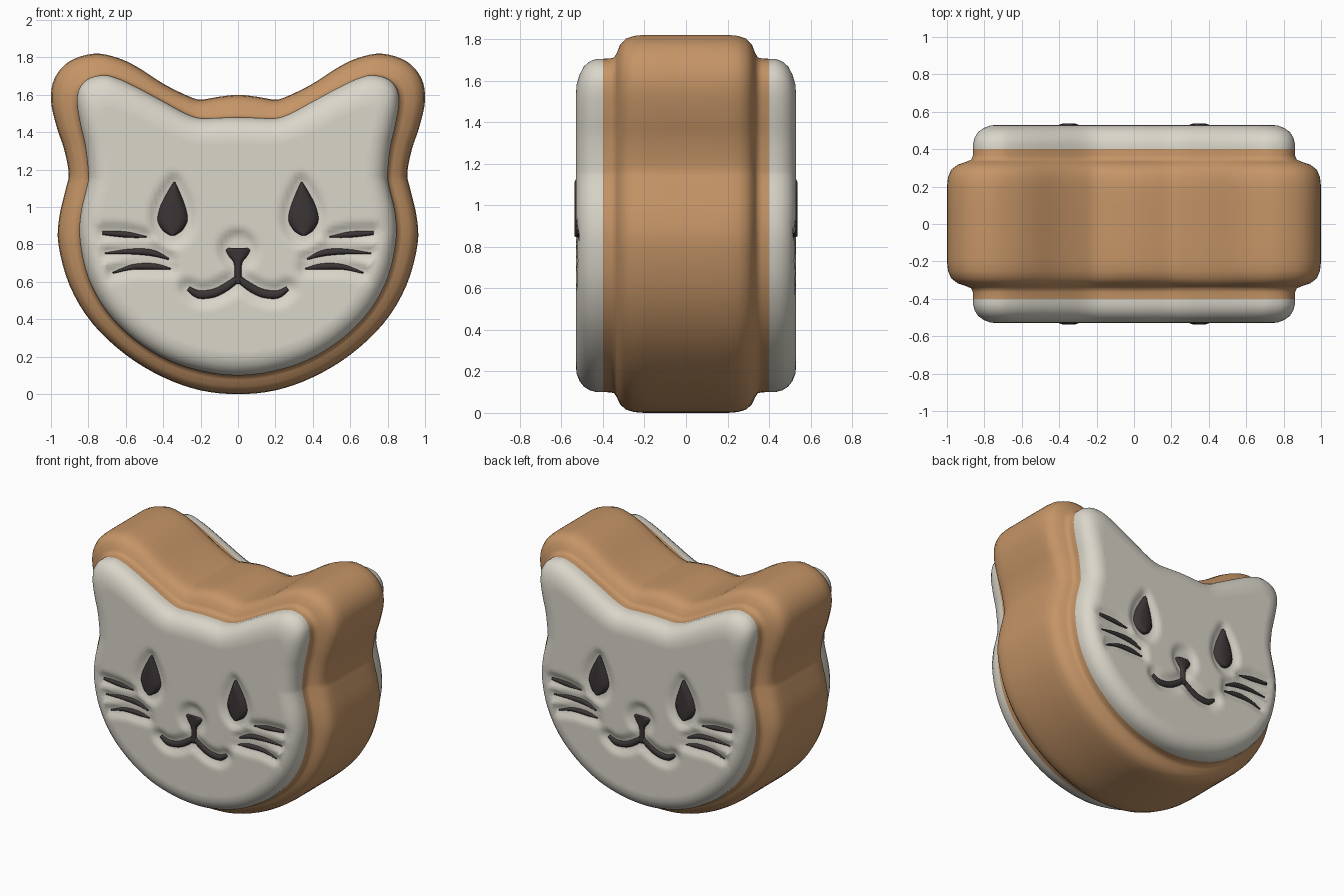
import bpy, bmesh, math
from mathutils import Vector

if "Cube" in bpy.data.objects:
    bpy.data.objects.remove(bpy.data.objects["Cube"])


def material(name, rgb):
    m = bpy.data.materials.new(name)
    m.diffuse_color = (*rgb, 1)
    m.use_nodes = True
    m.node_tree.nodes["Principled BSDF"].inputs["Base Color"].default_value = m.diffuse_color
    return m


BROWN = material("biscuit brown", (0.56, 0.30, 0.135))
CREAM = material("icing cream", (0.70, 0.67, 0.59))
DARK = material("dark chocolate", (0.045, 0.036, 0.037))

# Matching half outlines (x, z), bottom to top: biscuit edge, icing edge, flat of the icing
OUTER = [(0, 0), (.2, .02), (.4, .09), (.6, .21), (.78, .38), (.9, .58), (.96, .8), (.955, .95),
         (.92, 1.1), (.905, 1.18), (.93, 1.31), (.97, 1.43), (1, 1.57), (.98, 1.69), (.9, 1.78),
         (.77, 1.82), (.65, 1.8), (.54, 1.75), (.4, 1.66), (.27, 1.595), (.2, 1.575), (.1, 1.59), (0, 1.6)]
INNER = [(0, .1), (.18, .12), (.37, .18), (.55, .29), (.7, .44), (.8, .62), (.845, .82), (.84, .97),
         (.805, 1.12), (.8, 1.18), (.815, 1.32), (.84, 1.43), (.86, 1.55), (.85, 1.63), (.8, 1.685),
         (.72, 1.705), (.65, 1.69), (.55, 1.645), (.41, 1.57), (.28, 1.5), (.2, 1.475), (.1, 1.477), (0, 1.48)]
FLAT = [(0, .22), (.16, .235), (.33, .285), (.48, .375), (.61, .5), (.69, .65), (.73, .82), (.725, .98),
        (.695, 1.12), (.69, 1.18), (.705, 1.32), (.725, 1.41), (.735, 1.47), (.73, 1.51), (.705, 1.535),
        (.675, 1.535), (.64, 1.525), (.55, 1.485), (.42, 1.42), (.28, 1.36), (.2, 1.345), (.1, 1.345), (0, 1.35)]


def spline(pts, steps, closed=False):
    """Catmull-Rom resampling of tuples of any length."""
    p = [Vector(q) for q in pts]
    n = len(p)
    get = (lambda i: p[i % n]) if closed else (lambda i: p[max(0, min(n - 1, i))])
    out = []
    for i in range(n if closed else n - 1):
        a, b, c, d = get(i - 1), get(i), get(i + 1), get(i + 2)
        for k in range(steps):
            t = k / steps
            out.append(0.5 * (2 * b + (c - a) * t + (2 * a - 5 * b + 4 * c - d) * t ** 2
                              + (3 * b - a - 3 * c + d) * t ** 3))
    if not closed:
        out.append(p[-1].copy())
    return out


LOOPS = [spline(h + [(-x, z) for x, z in h[-2:0:-1]], 4, True) for h in (OUTER, INNER, FLAT)]


def ring(bm, t, y):
    i = min(int(t), 1)
    return [bm.verts.new((q.x, y, q.y)) for q in
            (a.lerp(b, t - i) for a, b in zip(LOOPS[i], LOOPS[i + 1]))]


def loft(bm, stations):
    rings = [ring(bm, t, y) for t, y in stations]
    for a, b in zip(rings, rings[1:]):
        for j in range(len(a)):
            k = (j + 1) % len(a)
            bm.faces.new((a[j], a[k], b[k], b[j]))
    return rings


def finish(bm, name, mat, both_sides=False):
    me = bpy.data.meshes.new(name)
    bm.to_mesh(me)
    bm.free()
    me.materials.append(mat)
    for p in me.polygons:
        p.use_smooth = True
    if both_sides:
        back = bpy.data.objects.new(name + "_back", me)
        back.rotation_euler.z = math.pi
        bpy.context.collection.objects.link(back)
        name += "_front"
    bpy.context.collection.objects.link(bpy.data.objects.new(name, me))


# Biscuit body with rounded rim and a raised step under each icing layer
side = [(0, .1), (0, .2), (.04, .25), (.16, .29), (.42, .318), (.75, .333), (.94, .345), (.99, .365), (1, .40)]
bm = bmesh.new()
loft(bm, [(t, -y) for t, y in reversed(side)] + side)
bmesh.ops.recalc_face_normals(bm, faces=bm.faces)
finish(bm, "biscuit", BROWN)

# Face strokes: (x, z, half width) along each path, plus crown height
EYE = [(.35, .848, .012), (.35, .875, .055), (.35, .93, .085), (.348, 1.0, .072), (.344, 1.07, .04), (.34, 1.135, .004)]
MOUTH = [(0, .62, .02), (.06, .575, .024), (.13, .54, .025), (.21, .533, .024), (.265, .565, .014)]
WHISKERS = [[(.49, .84, .005), (.6, .853, .018), (.725, .862, .012)],
            [(.37, .722, .006), (.46, .755, .019), (.58, .762, .016), (.71, .752, .005)],
            [(.36, .7 - .03, .005), (.45, .682, .019), (.56, .68, .016), (.67, .648, .005)]]
NOSE = [(0, .782, .055), (0, .768, .07), (0, .735, .052), (0, .705, .026), (0, .66, .02), (0, .59, .02)]


def flip(path):
    return [(-x, z, w) for x, z, w in path]


strokes = [("nose", NOSE, .525)]
for label, path, top in ([("eye", EYE, .538), ("mouth", MOUTH, .522)]
                         + [("whisker_%d" % (i + 1), w, .522) for i, w in enumerate(WHISKERS)]):
    strokes += [(label + "_right", path, top), (label + "_left", flip(path), top)]
strokes = [(n, spline(p, 5), top) for n, p, top in strokes]

# Icing: rounded rim and finely divided flat face, pressed in around the features
bm = bmesh.new()
rings = loft(bm, [(1, -.395), (1, -.43), (1.07, -.463), (1.22, -.492), (1.45, -.513), (1.72, -.526), (2, -.53)])
bm.faces.new(rings[-1])
STEP = 0.022
cuts = [((i * STEP + .001, 0, 0), (1, 0, 0)) for i in range(-33, 34)]
cuts += [((0, 0, .23 + i * STEP), (0, 0, 1)) for i in range(60)]
for co, no in cuts:
    flat = [f for f in bm.faces if all(v.co.y < -.5299 for v in f.verts)]
    edges = {e for f in flat for e in f.edges}
    verts = {v for f in flat for v in f.verts}
    bmesh.ops.bisect_plane(bm, geom=flat + list(edges) + list(verts), dist=1e-5, plane_co=co, plane_no=no)
bmesh.ops.recalc_face_normals(bm, faces=bm.faces)
for v in bm.verts:
    if v.co.y < -.525:
        d = min(math.hypot(v.co.x - q.x, v.co.z - q.y) - q.z for _, s, _ in strokes for q in s)
        k = max(0.0, min(1.0, 1 - d / .055))
        v.co.y += .024 * k * k * (3 - 2 * k)
finish(bm, "icing", CREAM, True)

# Domed dark eyes, nose, mouth and whiskers
for name, path, top in strokes:
    bm = bmesh.new()
    rows = []
    for i, q in enumerate(path):
        d = (path[min(i + 1, len(path) - 1)] - path[max(i - 1, 0)]).to_2d().normalized()
        w = max(q.z, .003)
        rows.append([])
        for k in range(9):
            s = -math.cos(math.pi * k / 8)
            y = -.498 - (top - .498) * (1 - abs(s) ** 4) * min(1, .55 + w * 25)
            rows[-1].append(bm.verts.new((q.x - d.y * w * s, y, q.y + d.x * w * s)))
    for a, b in zip(rows, rows[1:]):
        for k in range(8):
            bm.faces.new((a[k], a[k + 1], b[k + 1], b[k]))
    bm.faces.new(rows[0])
    bm.faces.new(rows[-1])
    bm.faces.new([r[0] for r in rows] + [r[-1] for r in reversed(rows)])
    bmesh.ops.recalc_face_normals(bm, faces=bm.faces)
    finish(bm, name, DARK, True)
